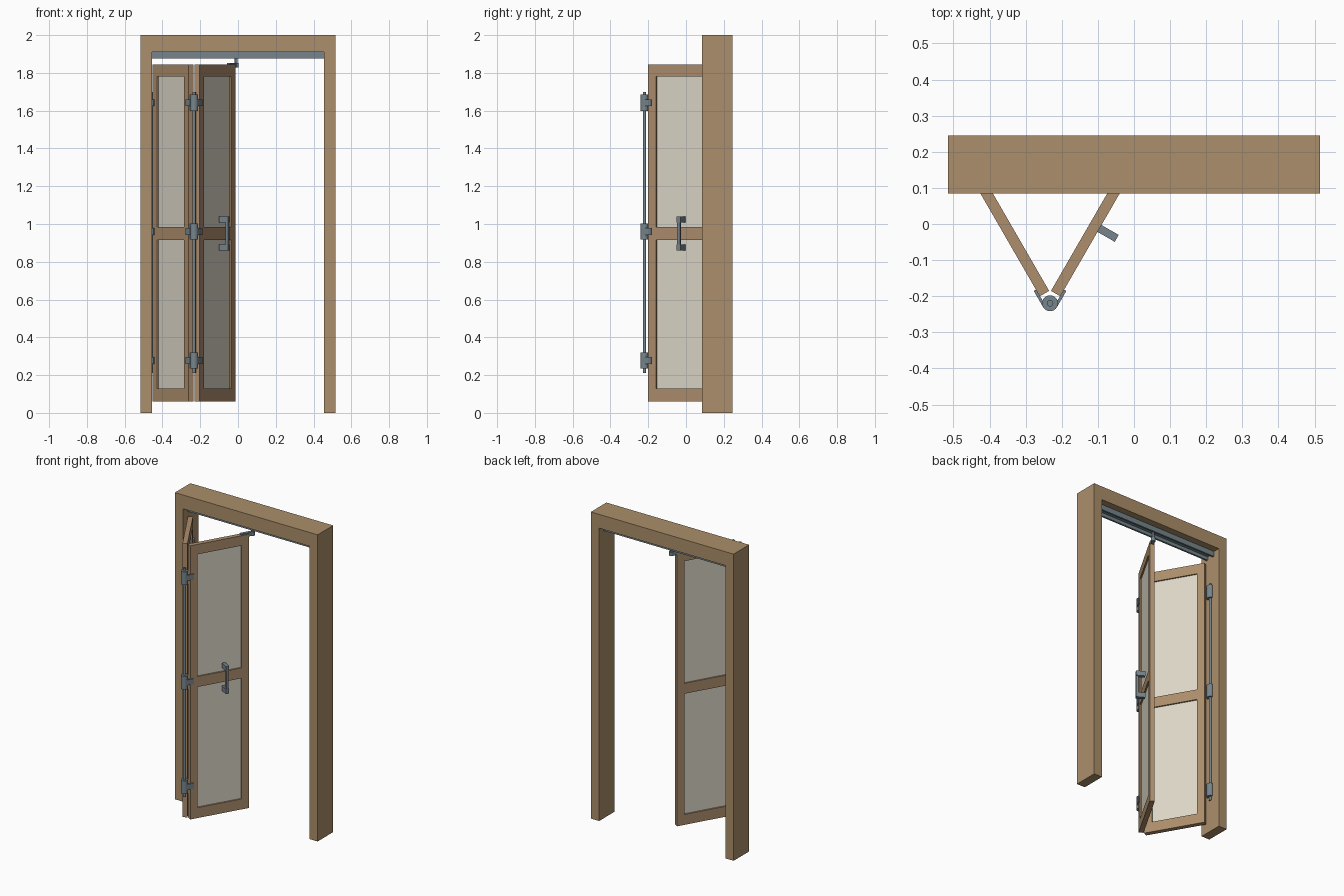
import bpy, bmesh
from math import radians
from mathutils import Matrix, Vector

cube = bpy.data.objects.get("Cube")
if cube:
    bpy.data.objects.remove(cube, do_unlink=True)


def material(name, color):
    m = bpy.data.materials.new(name)
    m.use_nodes = True
    m.diffuse_color = (*color, 1)
    m.node_tree.nodes["Principled BSDF"].inputs["Base Color"].default_value = (*color, 1)
    return m


FRAME_WOOD = material("frame wood", (0.41, 0.275, 0.145))
DOOR_WOOD = material("door wood", (0.42, 0.27, 0.15))
GLASS = material("frosted pane", (0.72, 0.68, 0.57))
METAL = material("grey metal", (0.18, 0.235, 0.265))


def finish(name, bm, mat, matrix=Matrix(), smooth=False):
    """Turn a bmesh into an object placed by matrix."""
    bmesh.ops.recalc_face_normals(bm, faces=bm.faces)
    mesh = bpy.data.meshes.new(name)
    bm.to_mesh(mesh)
    bm.free()
    mesh.materials.append(mat)
    obj = bpy.data.objects.new(name, mesh)
    obj.matrix_world = matrix
    bpy.context.collection.objects.link(obj)
    if smooth:
        bpy.ops.object.select_all(action="DESELECT")
        obj.select_set(True)
        bpy.context.view_layer.objects.active = obj
        bpy.ops.object.shade_smooth_by_angle(angle=radians(40))
    return obj


def boxes(name, spans, mat, matrix=Matrix()):
    """One object from boxes given as (x range, y range, z range)."""
    bm = bmesh.new()
    for span in spans:
        lo, hi = (Vector(c) for c in zip(*span))
        place = Matrix.Translation((lo + hi) / 2) @ Matrix.Diagonal((*(hi - lo), 1))
        bmesh.ops.create_cube(bm, size=1, matrix=place)
    return finish(name, bm, mat, matrix)


def rods(name, parts, mat, matrix=Matrix()):
    """One object from upright cylinders given as (radius, bottom, top)."""
    bm = bmesh.new()
    for radius, low, high in parts:
        bmesh.ops.create_cone(bm, cap_ends=True, segments=24, radius1=radius, radius2=radius,
                              depth=high - low, matrix=Matrix.Translation((0, 0, (low + high) / 2)))
    return finish(name, bm, mat, matrix, smooth=True)


def extrusion(name, outline, direction, mat):
    """Closed outline pushed along a direction."""
    bm = bmesh.new()
    face = bm.faces.new([bm.verts.new(p) for p in outline])
    made = bmesh.ops.extrude_face_region(bm, geom=[face])["geom"]
    verts = [g for g in made if isinstance(g, bmesh.types.BMVert)]
    bmesh.ops.translate(bm, verts=verts, vec=direction)
    return finish(name, bm, mat)


# Door surround: an upside-down U
OUT, IN, HEAD = 0.515, 0.455, 1.91
FRONT, BACK = 0.085, 0.245
MID = (FRONT + BACK) / 2
outline = [(-OUT, 0), (-OUT, 2), (OUT, 2), (OUT, 0), (IN, 0), (IN, HEAD), (-IN, HEAD), (-IN, 0)]
extrusion("door_surround", [(x, FRONT, z) for x, z in outline], (0, BACK - FRONT, 0), FRAME_WOOD)

# Overhead track: channel open at the bottom
W, T, LOW = 0.035, 0.012, 1.876
channel = [(-W, LOW), (-W, HEAD), (W, HEAD), (W, LOW), (W - T, LOW), (W - T, HEAD - T),
           (T - W, HEAD - T), (T - W, LOW)]
extrusion("overhead_track", [(-IN, MID + y, z) for y, z in channel], (2 * IN, 0, 0), METAL)

# Folding panels, each laid out along its own x from the fold axis
FOLD = Vector((-0.2325, -0.2196, 0))
SPAN, GAP, HALF = 0.4445, 0.031, 0.015
STILE, BOTTOM, TOP = 0.048, 0.06, 1.845
SILL, MID_LOW, MID_HIGH, LINTEL = 0.128, 0.915, 0.983, 1.78
HINGES = (0.278, 0.96, 1.642)


def panel(side, angle):
    place = Matrix.Translation(FOLD) @ Matrix.Rotation(radians(angle), 4, "Z")
    a, b = GAP, SPAN - GAP
    thick = (-HALF, HALF)
    inner = (a + STILE, b - STILE)
    boxes(side + "_panel_frame", [
        ((a, a + STILE), thick, (BOTTOM, TOP)),
        ((b - STILE, b), thick, (BOTTOM, TOP)),
        (inner, thick, (BOTTOM, SILL)),
        (inner, thick, (MID_LOW, MID_HIGH)),
        (inner, thick, (LINTEL, TOP))], DOOR_WOOD, place)
    boxes(side + "_panes", [(inner, (-0.006, 0.006), z)
                            for z in ((SILL, MID_LOW), (MID_HIGH, LINTEL))], GLASS, place)
    return place


right = panel("right", 120)
left = panel("left", 60)


def hinge_post(name, matrix):
    """Long pin with a knuckle at each hinge height."""
    knuckles = [(0.022, z - 0.043, z + 0.043) for z in HINGES]
    rods(name, [(0.009, 0.21, 1.70)] + knuckles, METAL, matrix)


def hinge_leaves(name, matrix, start, end, outward):
    face = sorted((outward * (HALF - 0.001), outward * (HALF + 0.007)))
    boxes(name, [((start, end), face, (z - 0.018, z + 0.018)) for z in HINGES], METAL, matrix)


# Hinges at the fold and at the jamb
hinge_post("fold_hinge_post", Matrix.Translation(FOLD))
hinge_post("jamb_hinge_post", right @ Matrix.Translation((SPAN, 0, 0)))
hinge_leaves("right_fold_leaves", right, 0.003, 0.052, 1)
hinge_leaves("left_fold_leaves", left, 0.003, 0.052, -1)
hinge_leaves("jamb_leaves", right, SPAN - 0.052, SPAN - 0.003, 1)

# Track guide at the free end of the left panel
rods("track_guide_pin", [(0.014, 1.828, 1.853), (0.007, 1.84, 1.898)], METAL,
     left @ Matrix.Translation((SPAN, 0, 0)))
boxes("track_guide_arm", [((SPAN - 0.08, SPAN), (-0.01, 0.01), (TOP, 1.853)),
                          ((SPAN - GAP, SPAN), (-0.01, 0.01), (1.828, 1.853))], METAL, left)

# Pull handle on the outer face of the left panel
GRIP = 0.248
boxes("pull_handle", [
    ((GRIP - 0.008, GRIP + 0.008), (-HALF - 0.055, -HALF - 0.04), (0.862, 1.038)),
    *(((GRIP - 0.011, GRIP + 0.011), (-HALF - 0.055, -HALF), z)
      for z in ((0.86, 0.892), (1.008, 1.04)))], METAL, left)
